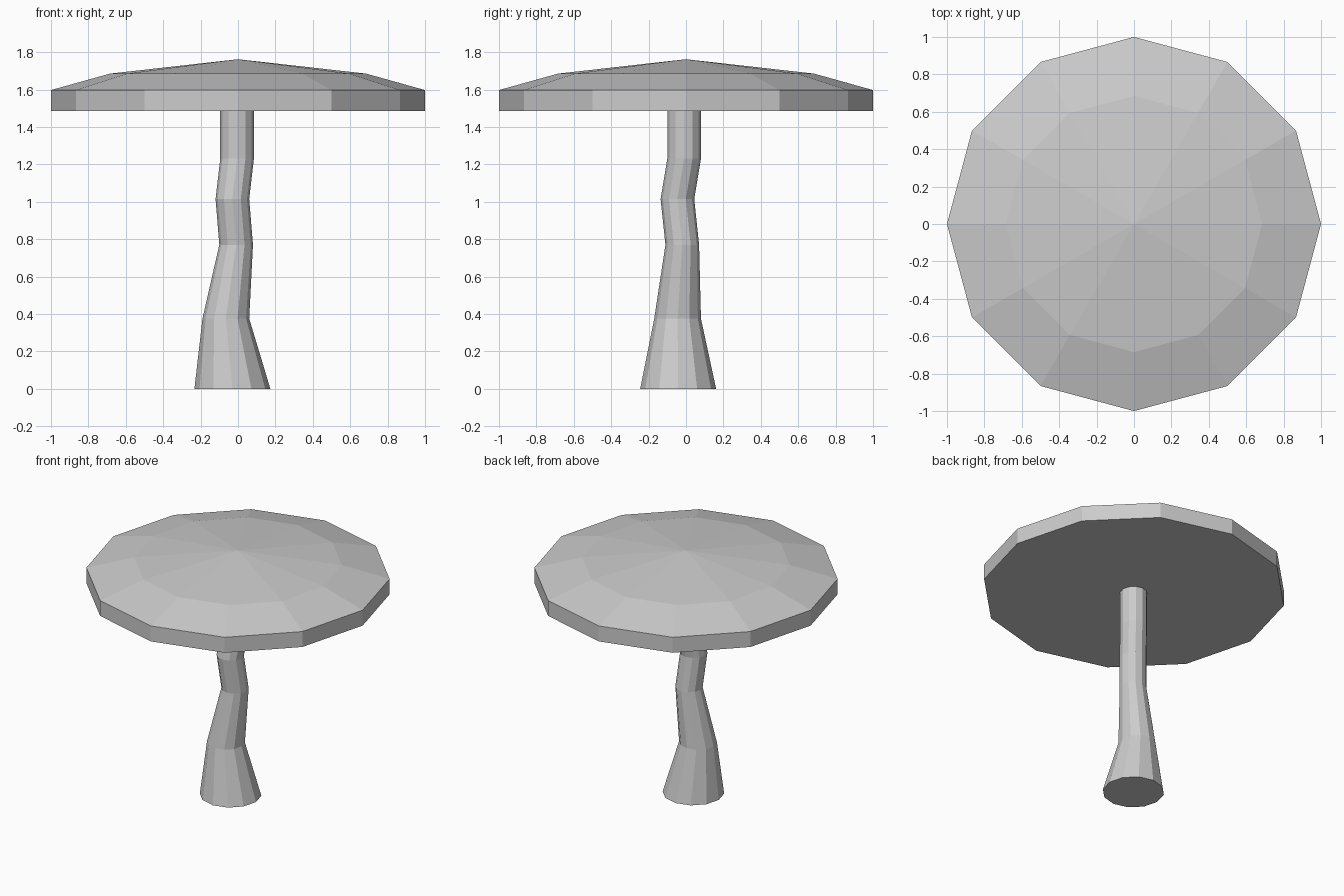
import bpy, bmesh
from math import cos, sin, tau

if "Cube" in bpy.data.objects:
    bpy.data.objects.remove(bpy.data.objects["Cube"])

SIDES = 12

def loft(name, rings, apex=None):
    """Skin flat-faced rings (cx, cy, z, radius); close with a cap or an apex."""
    bm = bmesh.new()
    loops = [[bm.verts.new((cx + r * cos(tau * i / SIDES), cy + r * sin(tau * i / SIDES), z))
              for i in range(SIDES)] for cx, cy, z, r in rings]
    for a, b in zip(loops, loops[1:]):
        for i in range(SIDES):
            j = (i + 1) % SIDES
            bm.faces.new((a[i], a[j], b[j], b[i]))
    bm.faces.new(loops[0][::-1])
    top = loops[-1]
    if apex:
        tip = bm.verts.new(apex)
        for i in range(SIDES):
            bm.faces.new((top[i], top[(i + 1) % SIDES], tip))
    else:
        bm.faces.new(top)
    bmesh.ops.recalc_face_normals(bm, faces=bm.faces)
    mesh = bpy.data.meshes.new(name)
    bm.to_mesh(mesh)
    bm.free()
    obj = bpy.data.objects.new(name, mesh)
    bpy.context.collection.objects.link(obj)
    return obj

# Crooked stem, flared at the foot
loft("stem", [
    (-0.03, -0.042, 0.0, 0.203),
    (-0.065, -0.045, 0.375, 0.125),
    (-0.01, -0.02, 0.77, 0.09),
    (-0.03, -0.046, 1.015, 0.09),
    (-0.005, -0.01, 1.23, 0.09),
    (-0.005, -0.01, 1.49, 0.09),
])

# Broad shallow cap with an upright rim
loft("cap", [
    (0, 0, 1.485, 1.0),
    (0, 0, 1.597, 1.0),
    (0, 0, 1.685, 0.685),
], apex=(0, 0, 1.762))
